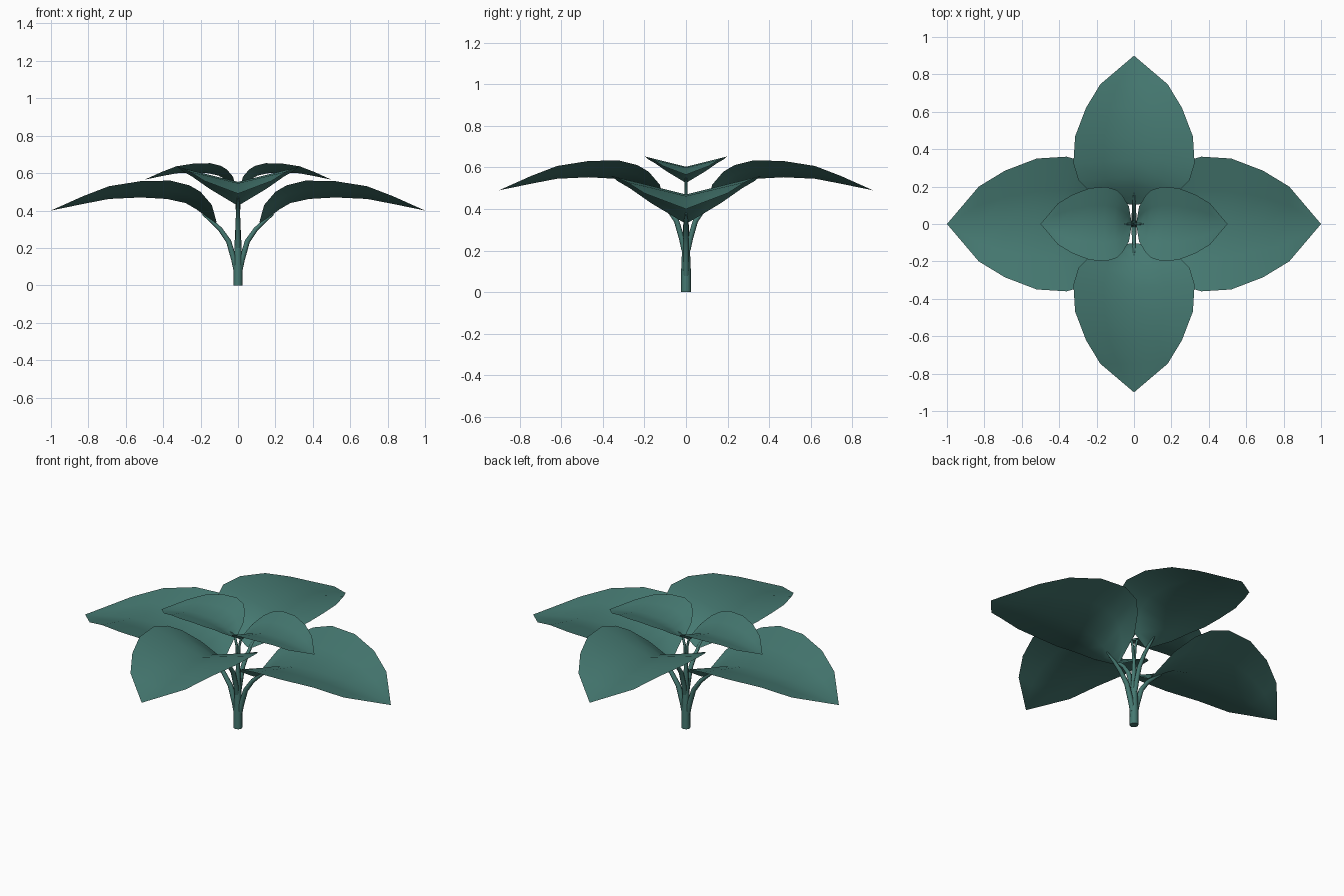
import bpy, bmesh
from math import cos, sin, pi
from mathutils import Vector, Matrix

cube = bpy.data.objects.get("Cube")
if cube:
    bpy.data.objects.remove(cube)

green = bpy.data.materials.new("leaf_green")
green.use_nodes = True
color = (0.06, 0.19, 0.165, 1)
green.diffuse_color = color
green.node_tree.nodes["Principled BSDF"].inputs["Base Color"].default_value = color

# Leaf rows: rib x, rib z, edge x, edge z, half width
LEAF = [
    (0.12, 0.33, 0.115, 0.34, 0.02),
    (0.16, 0.36, 0.14, 0.43, 0.17),
    (0.22, 0.405, 0.20, 0.50, 0.27),
    (0.28, 0.44, 0.26, 0.535, 0.33),
    (0.38, 0.462, 0.36, 0.56, 0.36),
    (0.52, 0.47, 0.52, 0.557, 0.35),
    (0.69, 0.462, 0.69, 0.53, 0.285),
    (0.83, 0.435, 0.83, 0.476, 0.20),
    (1.00, 0.40, 1.00, 0.40, 0.0),
]
STALK = [(0.01, 0.08), (0.022, 0.14), (0.05, 0.235), (0.095, 0.30), (0.14, 0.343), (0.19, 0.38)]
STALK_RADII = [0.014, 0.015, 0.014, 0.012, 0.010, 0.004]


def finish(name, bm, matrix=Matrix()):
    bm.transform(matrix)
    mesh = bpy.data.meshes.new(name)
    bm.to_mesh(mesh)
    bm.free()
    mesh.materials.append(green)
    for poly in mesh.polygons:
        poly.use_smooth = True
    obj = bpy.data.objects.new(name, mesh)
    bpy.context.collection.objects.link(obj)
    return obj


def leaf(name, matrix):
    """Single folded sheet with its upper side outward."""
    bm = bmesh.new()
    rows = []
    for rx, rz, ex, ez, w in LEAF:
        rib, row = Vector((rx, 0, rz)), []
        for t in (-1, -0.5, 0, 0.5, 1):
            edge = Vector((ex, w if t > 0 else -w, ez))
            row.append(bm.verts.new(rib.lerp(edge, abs(t))))
        rows.append(row)
    for a, b in zip(rows, rows[1:]):
        for i in range(4):
            bm.faces.new((a[i], b[i], b[i + 1], a[i + 1]))
    bmesh.ops.remove_doubles(bm, verts=bm.verts, dist=0.0001)
    return finish(name, bm, matrix)


def tube(name, path, radii, matrix=Matrix(), sides=8):
    """Tapered tube along a path in the xz plane."""
    bm = bmesh.new()
    points = [Vector((x, 0, z)) for x, z in path]
    rings = []
    for i, p in enumerate(points):
        along = (points[min(i + 1, len(points) - 1)] - points[max(i - 1, 0)]).normalized()
        side = Vector((0, 1, 0))
        out = side.cross(along)
        rings.append([bm.verts.new(p + radii[i] * (out * cos(2 * pi * k / sides) + side * sin(2 * pi * k / sides)))
                      for k in range(sides)])
    for a, b in zip(rings, rings[1:]):
        for k in range(sides):
            n = (k + 1) % sides
            bm.faces.new((a[k], a[n], b[n], b[k]))
    bm.faces.new(rings[0][::-1])
    bm.faces.new(rings[-1])
    obj = finish(name, bm, matrix)
    obj.data.polygons[-1].use_smooth = obj.data.polygons[-2].use_smooth = False
    return obj


# Main stem, thinning upward through the tiers
tube("stem", [(0, 0), (0, 0.11), (0, 0.23), (0, 0.41)], [0.024, 0.023, 0.018, 0.009])

# Leaf pairs: name, scale, inward shift, lift, turn
TIERS = [
    ("lower", 1.0, 0.0, 0.0, 0),
    ("middle", 0.9, 0.0, 0.13, pi / 2),
    ("upper", 0.55, -0.05, 0.345, 0),
]
for tier, size, shift, lift, turn in TIERS:
    for side, angle in (("a", 0), ("b", pi)):
        place = (Matrix.Rotation(turn + angle, 4, 'Z')
                 @ Matrix.Translation((shift, 0, lift)) @ Matrix.Scale(size, 4))
        leaf(f"{tier}_leaf_{side}", place)
        if tier == "upper":
            tube(f"{tier}_stalk_{side}", [(0.004, 0.38), (0.008, 0.48), (0.02, 0.53), (0.05, 0.553)],
                 [0.007, 0.007, 0.007, 0.003], Matrix.Rotation(angle, 4, 'Z'))
        else:
            tube(f"{tier}_stalk_{side}", STALK, STALK_RADII, place)
